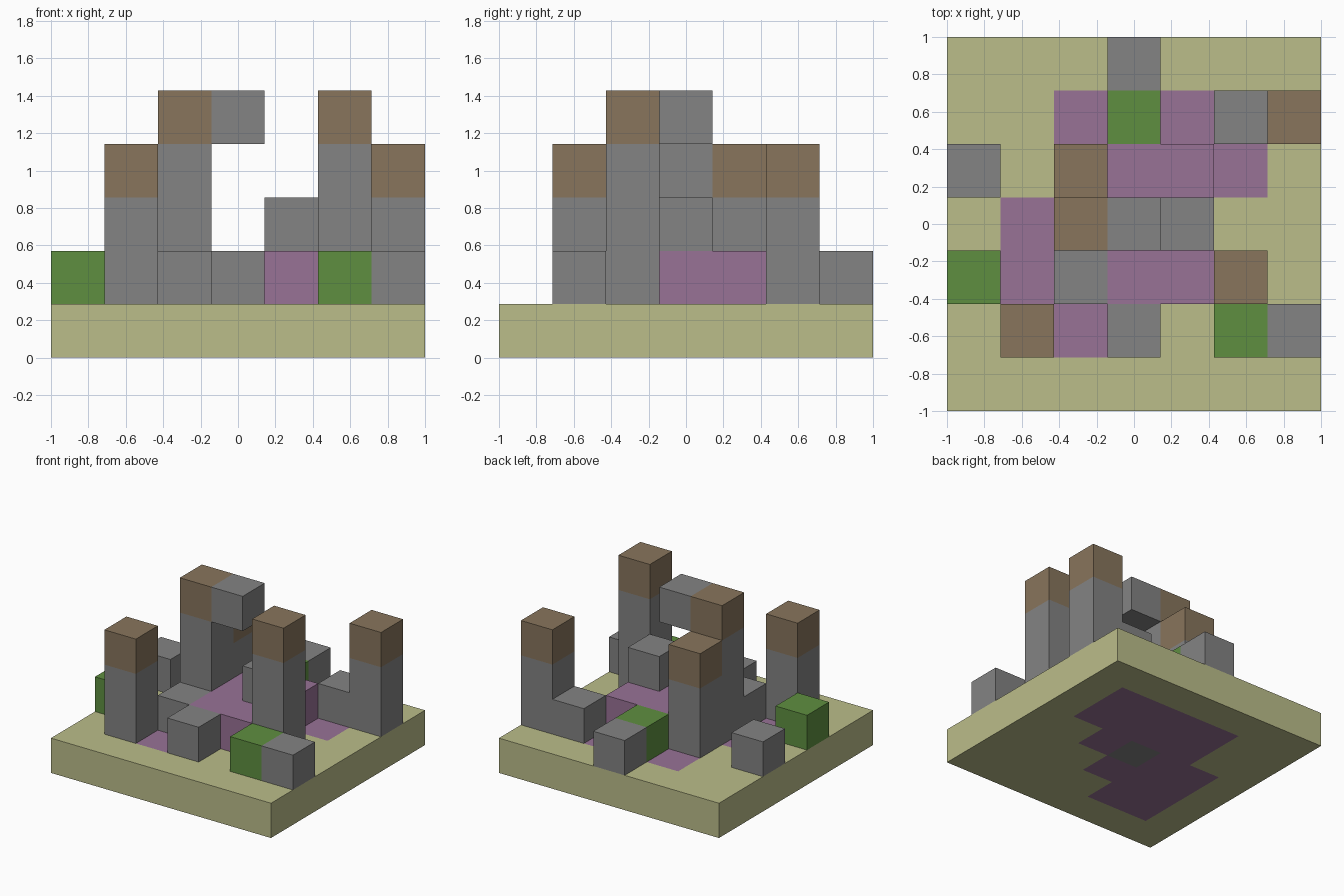
import bpy
import bmesh
from mathutils import Vector

cube = bpy.data.objects.get("Cube")
if cube:
    bpy.data.objects.remove(cube, do_unlink=True)

N = 7          # cells along each side
S = 2 / N      # size of one cell


def material(name, rgb):
    m = bpy.data.materials.new(name)
    m.use_nodes = True
    colour = (*rgb, 1)
    m.diffuse_color = colour
    m.node_tree.nodes["Principled BSDF"].inputs["Base Color"].default_value = colour
    return m


SAND = material("sand", (0.497, 0.509, 0.254))
PURPLE = material("purple", (0.314, 0.168, 0.305))
STONE = material("stone_grey", (0.227, 0.227, 0.227))
BROWN = material("brown", (0.246, 0.178, 0.107))
GREEN = material("green", (0.114, 0.275, 0.051))


def finish(name, bm, mats):
    bmesh.ops.recalc_face_normals(bm, faces=bm.faces[:])
    mesh = bpy.data.meshes.new(name)
    bm.to_mesh(mesh)
    bm.free()
    for m in mats:
        mesh.materials.append(m)
    obj = bpy.data.objects.new(name, mesh)
    bpy.context.collection.objects.link(obj)
    return obj


def block(name, i, j, k, mat, w=1, d=1, h=1):
    """Box of w x d x h cells whose lowest corner is at cell i, j, k."""
    bm = bmesh.new()
    bmesh.ops.create_cube(bm, size=1)
    centre = Vector((i + w / 2 - N / 2, j + d / 2 - N / 2, k + h / 2)) * S
    for v in bm.verts:
        v.co = v.co * Vector((w, d, h)).to_tuple()[0] if w == d == h else \
            Vector((v.co.x * w, v.co.y * d, v.co.z * h))
        v.co = v.co * S + centre
    return finish(name, bm, [mat])


def tower(name, i, j, top):
    """Stone shaft with a one-cell brown cap ending at level top."""
    block(name + "_shaft", i, j, 1, STONE, h=top - 2)
    block(name + "_cap", i, j, top - 1, BROWN)


# Base slab, with the inlaid floor coloured cell by cell (back row first)
FLOOR = [".......",
         "..pppp.",
         "..pppp.",
         ".ppgp..",
         ".ppp...",
         ".pp....",
         "......."]
bm = bmesh.new()
bmesh.ops.create_grid(bm, x_segments=N, y_segments=N, size=1)
ext = bmesh.ops.extrude_face_region(bm, geom=bm.faces[:], use_keep_orig=True)
for v in ext["geom"]:
    if isinstance(v, bmesh.types.BMVert):
        v.co.z = S
bm.normal_update()
for f in bm.faces:
    if abs(f.normal.z) > 0.5:
        c = f.calc_center_median()
        col, row = int((c.x + 1) / S), int((1 - c.y) / S)
        f.material_index = ".pg".index(FLOOR[row][col])
finish("base_slab", bm, [SAND, PURPLE, STONE])

# Raised purple floor in the middle
block("raised_floor", 3, 2, 1, PURPLE, w=2, d=3)

# Capped towers
tower("front_right_tower", 1, 1, 4)
tower("front_left_tower", 5, 2, 5)
tower("back_left_tower", 6, 5, 4)
tower("centre_tower", 2, 3, 5)
tower("centre_back_tower", 2, 4, 4)

# Overhanging arm on the centre tower, and the block standing below it
block("overhang", 3, 3, 4, STONE)
block("floor_block", 4, 3, 2, STONE)

# Low stone blocks
for name, i, j in [("front_block", 3, 1), ("front_left_block", 6, 1),
                   ("centre_step", 2, 2), ("right_block", 0, 4),
                   ("back_left_step", 5, 5), ("back_block", 3, 6)]:
    block(name, i, j, 1, STONE)

# Green bushes
for name, i, j in [("front_bush", 5, 1), ("right_bush", 0, 2), ("back_bush", 3, 5)]:
    block(name, i, j, 1, GREEN)
